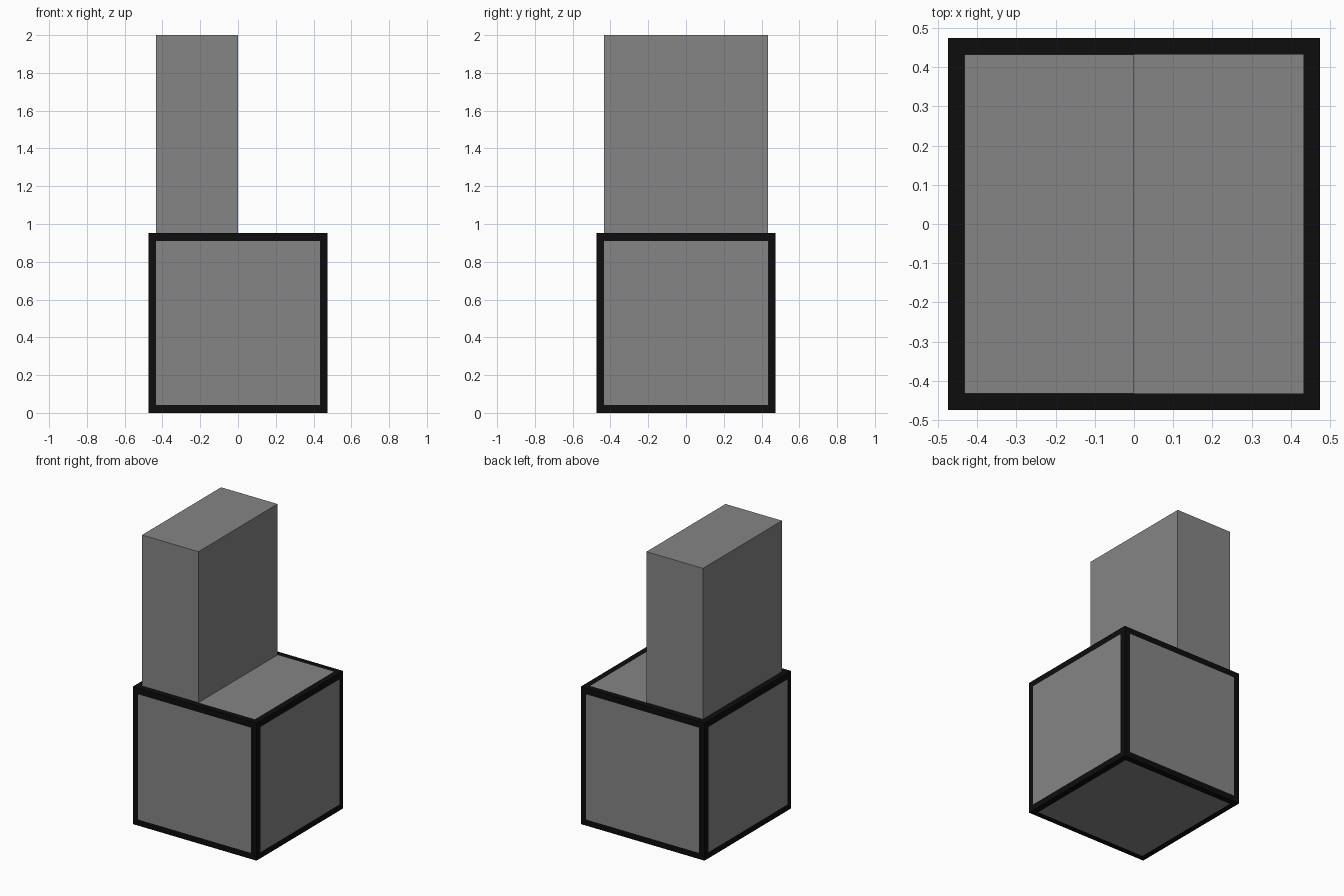
import bpy, bmesh
from mathutils import Matrix, Vector

if "Cube" in bpy.data.objects:
    bpy.data.objects.remove(bpy.data.objects["Cube"])


def material(name, value):
    m = bpy.data.materials.new(name)
    m.diffuse_color = (value, value, value, 1)
    m.use_nodes = True
    m.node_tree.nodes["Principled BSDF"].inputs["Base Color"].default_value = m.diffuse_color
    return m


GREY = material("stone grey", 0.235)
BLACK = material("border black", 0.004)


def box(name, lo, hi, mats, border=0.0):
    """Box between two corners; a border leaves an inset panel on each side."""
    lo, hi = Vector(lo), Vector(hi)
    bm = bmesh.new()
    bmesh.ops.create_cube(bm, size=1, matrix=Matrix.Translation((lo + hi) / 2)
                          @ Matrix.Diagonal((*(hi - lo), 1)))
    if border:
        rim = bmesh.ops.inset_individual(bm, faces=bm.faces[:], thickness=border,
                                         use_even_offset=True)["faces"]
        for f in rim:
            f.material_index = 1
    mesh = bpy.data.meshes.new(name)
    bm.to_mesh(mesh)
    bm.free()
    for m in mats:
        mesh.materials.append(m)
    ob = bpy.data.objects.new(name, mesh)
    bpy.context.collection.objects.link(ob)
    return ob


# Base cube with black borders flush around grey panels
box("base_block", (-0.475, -0.475, 0), (0.475, 0.475, 0.953), [GREY, BLACK], 0.042)

# Upright slab on the left half of the base
box("upright_slab", (-0.433, -0.433, 0.94), (0, 0.433, 2), [GREY])
